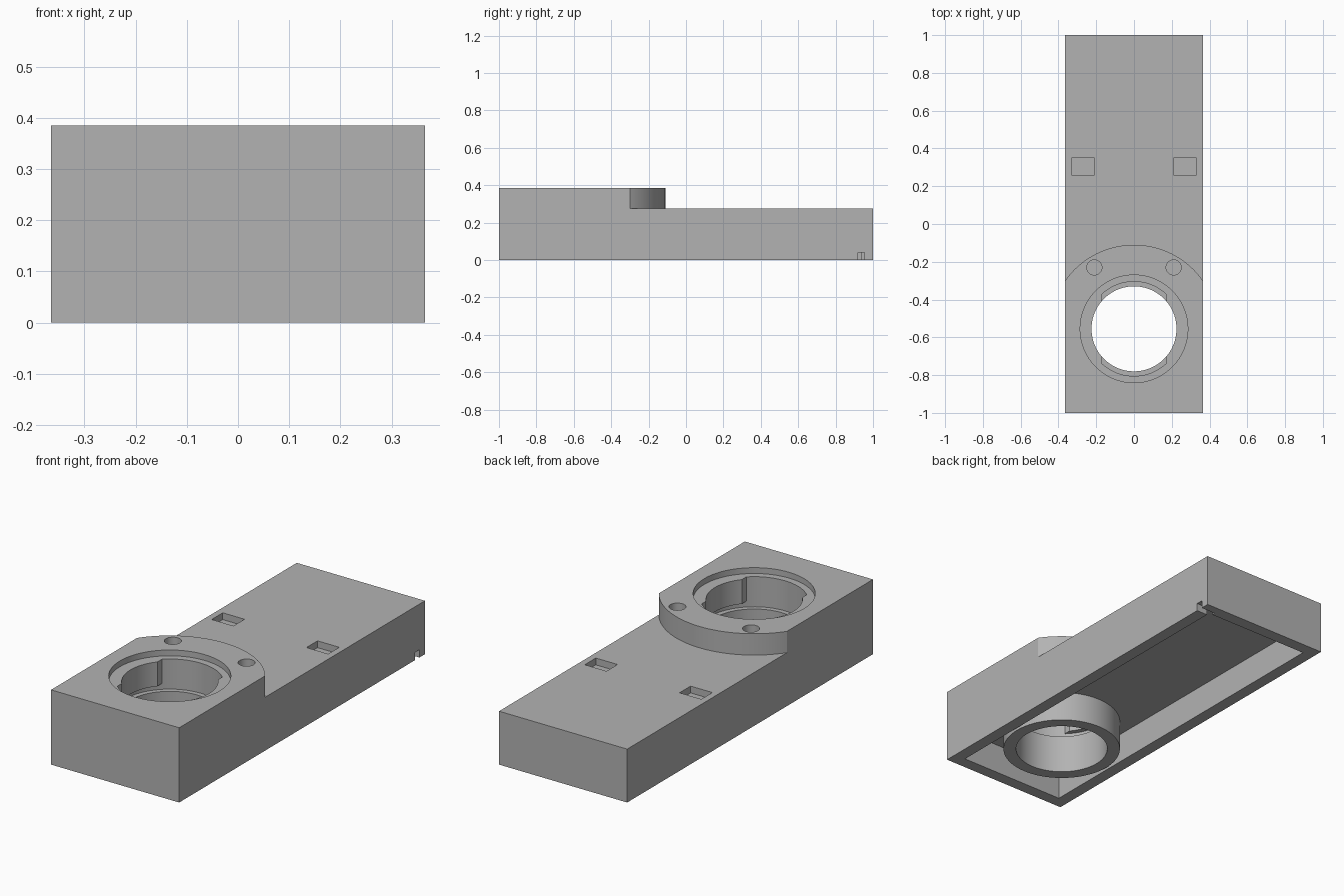
import bpy, bmesh
from math import cos, sin, radians

if "Cube" in bpy.data.objects:
    bpy.data.objects.remove(bpy.data.objects["Cube"])

W, TOP, DECK, CEIL, WALL = 0.365, 0.385, 0.275, 0.155, 0.063
CY = -0.555  # bore centre along y


def prism(name, pts, z0, z1):
    """Extrude a flat outline from z0 to z1."""
    bm = bmesh.new()
    face = bm.faces.new([bm.verts.new((x, y, z0)) for x, y in pts])
    ext = bmesh.ops.extrude_face_region(bm, geom=[face])
    verts = [v for v in ext["geom"] if isinstance(v, bmesh.types.BMVert)]
    bmesh.ops.translate(bm, verts=verts, vec=(0, 0, z1 - z0))
    bmesh.ops.recalc_face_normals(bm, faces=bm.faces)
    mesh = bpy.data.meshes.new(name)
    bm.to_mesh(mesh)
    bm.free()
    ob = bpy.data.objects.new(name, mesh)
    bpy.context.collection.objects.link(ob)
    return ob


def box(name, x0, x1, y0, y1, z0, z1):
    return prism(name, [(x0, y0), (x1, y0), (x1, y1), (x0, y1)], z0, z1)


def arc(r, a0, a1, n, x=0, y=CY):
    angles = [radians(a0 + (a1 - a0) * i / n) for i in range(n + 1)]
    return [(x + r * cos(a), y + r * sin(a)) for a in angles]


def disc(name, r, z0, z1, x=0, y=CY, n=96):
    return prism(name, arc(r, 0, 360, n, x, y)[:-1], z0, z1)


def boolean(target, tool, operation="DIFFERENCE"):
    mod = target.modifiers.new("bool", "BOOLEAN")
    mod.object, mod.operation, mod.solver = tool, operation, "EXACT"
    bpy.context.view_layer.objects.active = target
    bpy.ops.object.modifier_apply(modifier=mod.name)
    bpy.data.objects.remove(tool)


# Outer block, with the rear deck lowered behind a rounded step
body = box("housing", -W, W, -1, 1, 0, TOP)
boolean(body, prism("deck_cut", arc(0.445, 20, 160, 64) + [(-0.5, 1.1), (0.5, 1.1)], DECK, 0.5))

# Hollow underside, leaving a tube around the bore
cavity = box("cavity_cut", -W + WALL, W - WALL, -1 + WALL, 1 - WALL, -0.1, CEIL)
boolean(cavity, disc("tube_core", 0.287, -0.2, 0.3))
boolean(body, cavity)

# Bore, top recess and locking groove
boolean(body, disc("bore_cut", 0.225, -0.1, 0.5))
boolean(body, disc("recess_cut", 0.285, TOP - 0.03, 0.5))
boolean(body, disc("groove_cut", 0.25, 0.2, 0.23))

# Entry slots at the front and back of the bore
slots = disc("slot_cut", 0.25, 0.215, 0.45)
boolean(slots, box("slot_width", -0.172, 0.172, -1, 0, 0, 0.6), "INTERSECT")
boolean(body, slots)

# Screw holes and rectangular pockets on both sides
for s in (-1, 1):
    boolean(body, disc("screw_cut", 0.04, TOP - 0.06, 0.5, s * 0.21, -0.23, 32))
    boolean(body, box("pocket_cut", s * 0.27 - 0.062, s * 0.27 + 0.062, 0.26, 0.35, DECK - 0.035, 0.5))

# Small cable notch through one side wall
boolean(body, box("notch_cut", W - WALL - 0.02, W + 0.1, 0.92, 0.955, -0.1, 0.04))

grey = bpy.data.materials.new("plain grey")
grey.use_nodes = True
grey.diffuse_color = (0.45, 0.45, 0.45, 1)
grey.node_tree.nodes["Principled BSDF"].inputs["Base Color"].default_value = grey.diffuse_color
body.data.materials.clear()
body.data.materials.append(grey)

bpy.ops.object.select_all(action="DESELECT")
body.select_set(True)
bpy.context.view_layer.objects.active = body
bpy.ops.object.shade_smooth_by_angle(angle=radians(30))
